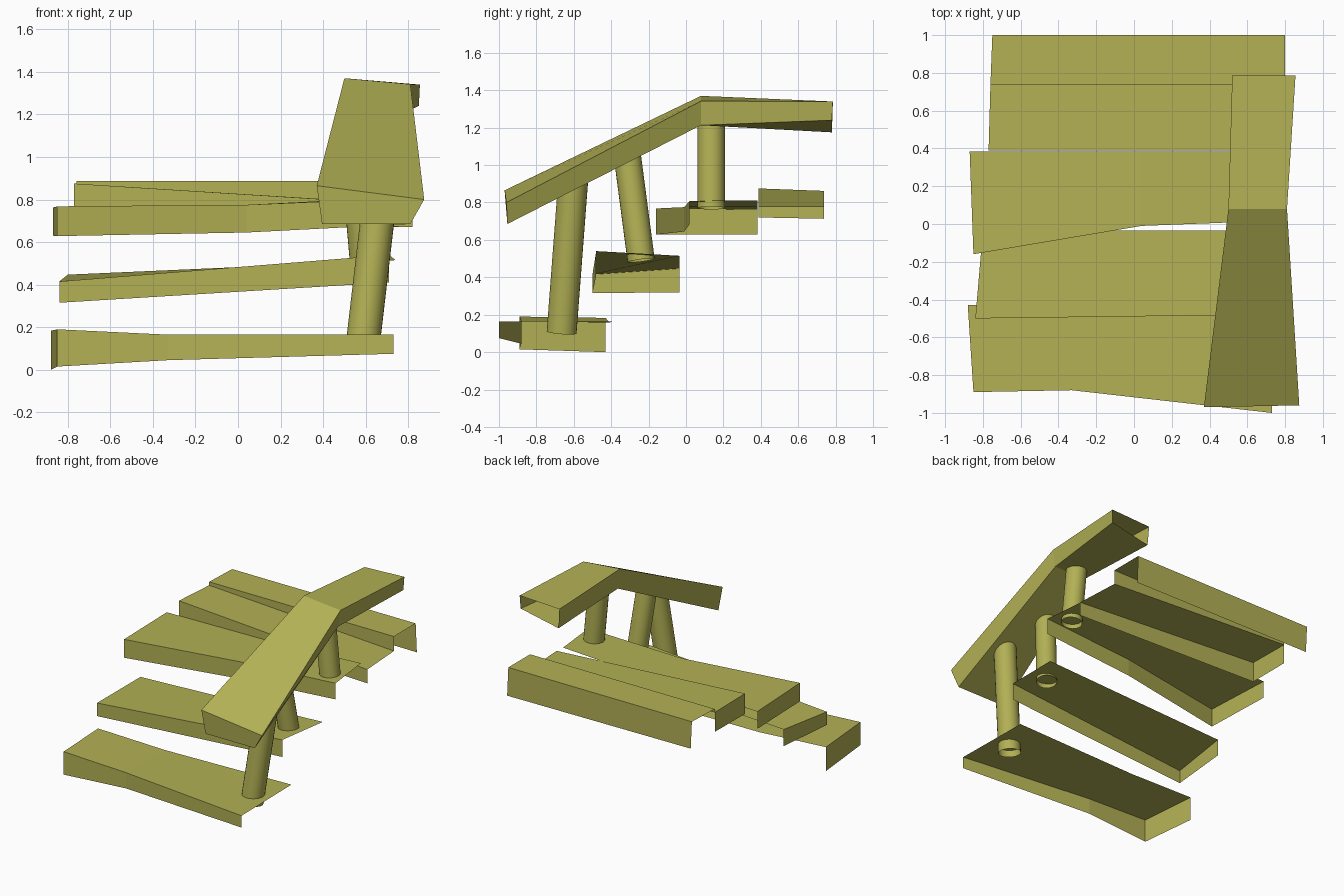
import bpy
from mathutils import Vector

if "Cube" in bpy.data.objects:
    bpy.data.objects.remove(bpy.data.objects["Cube"])

mat = bpy.data.materials.new("olive")
mat.diffuse_color = (0.45, 0.44, 0.09, 1)
mat.use_nodes = True
mat.node_tree.nodes["Principled BSDF"].inputs["Base Color"].default_value = mat.diffuse_color


def make(name, verts, faces):
    me = bpy.data.meshes.new(name)
    me.from_pydata(verts, [], faces)
    me.materials.append(mat)
    ob = bpy.data.objects.new(name, me)
    bpy.context.collection.objects.link(ob)
    return ob


def step(name, front, back, low, low_back=None, back_drop=None):
    """Tread with a riser below the front edge; optional left side or back wall.
    front/back run left to right, low holds the riser's bottom heights."""
    n = len(front)
    v = front + back + [(p[0], p[1], z) for p, z in zip(front, low)]
    f = []
    for i in range(n - 1):
        f.append((i, i + 1, n + i + 1, n + i))
        f.append((2 * n + i, 2 * n + i + 1, i + 1, i))
    if low_back is not None:
        v.append((back[0][0], back[0][1], low_back))
        f.append((0, n, 3 * n, 2 * n))
    if back_drop is not None:
        k = len(v)
        v += [(p[0] + 0.01, p[1], z) for p, z in zip(back, back_drop)]
        f += [(n + i, n + i + 1, k + i + 1, k + i) for i in range(n - 1)]
    return make(name, v, f)


# Treads, bottom to top
step("step_1",
     [(-.85, -.89, .19), (-.33, -.88, .165), (.73, -1, .165)],
     [(-.88, -.43, .183), (-.33, -.41, .158), (.72, -.385, .165)],
     [.015, .045, .075], 0)
step("step_2",
     [(-.84, -.5, .415), (.71, -.48, .54)],
     [(-.80, -.035, .447), (.74, -.035, .515)],
     [.315, .41], .32)
step("step_3",
     [(-.85, -.16, .768), (.04, -.01, .775), (.81, .02, .808)],
     [(-.87, .383, .762), (.04, .383, .775), (.77, .383, .812)],
     [.628, .645, .685], .63)
step("step_4",
     [(-.77, .388, .875), (.82, .388, .775)],
     [(-.76, .738, .862), (.80, .738, .777)],
     [.72, .67], .713)
step("step_5",
     [(-.76, .738, .888), (.80, .738, .888)],
     [(-.75, 1, .888), (.80, 1, .888)],
     [.862, .777], back_drop=[.68, .67])

# Handrail: top-left, top-right, bottom-right, bottom-left at each section
rail = [
    [(.37, -.97, .865), (.875, -.96, .80), (.81, -.955, .685), (.395, -.955, .685)],
    [(.50, .08, 1.37), (.81, .08, 1.342), (.79, .08, 1.213), (.52, .08, 1.213)],
    [(.52, .785, 1.325), (.855, .785, 1.34), (.85, .78, 1.24), (.53, .78, 1.175)],
]
faces = [(0, 3, 2, 1)]
for s in (0, 4):
    for j in range(4):
        k = (j + 1) % 4
        faces.append((s + j, s + k, s + 4 + k, s + 4 + j))
make("handrail", [p for sec in rail for p in sec], faces)

# Tubular posts, open at both ends
posts = [((.585, -.665, .105), (.68, -.603, .92), .08),
         ((.60, -.24, .49), (.55, -.315, 1.06), .073),
         ((.685, .135, .77), (.64, .135, 1.23), .074)]
for i, (a, b, r) in enumerate(posts, 1):
    a, b = Vector(a), Vector(b)
    d = b - a
    bpy.ops.mesh.primitive_cylinder_add(vertices=24, radius=r, depth=d.length,
                                        end_fill_type='NOTHING', location=(a + b) / 2)
    ob = bpy.context.object
    ob.name = f"post_{i}"
    ob.rotation_mode = 'QUATERNION'
    ob.rotation_quaternion = d.to_track_quat('Z', 'Y')
    ob.data.materials.append(mat)
    bpy.ops.object.shade_smooth_by_angle()
